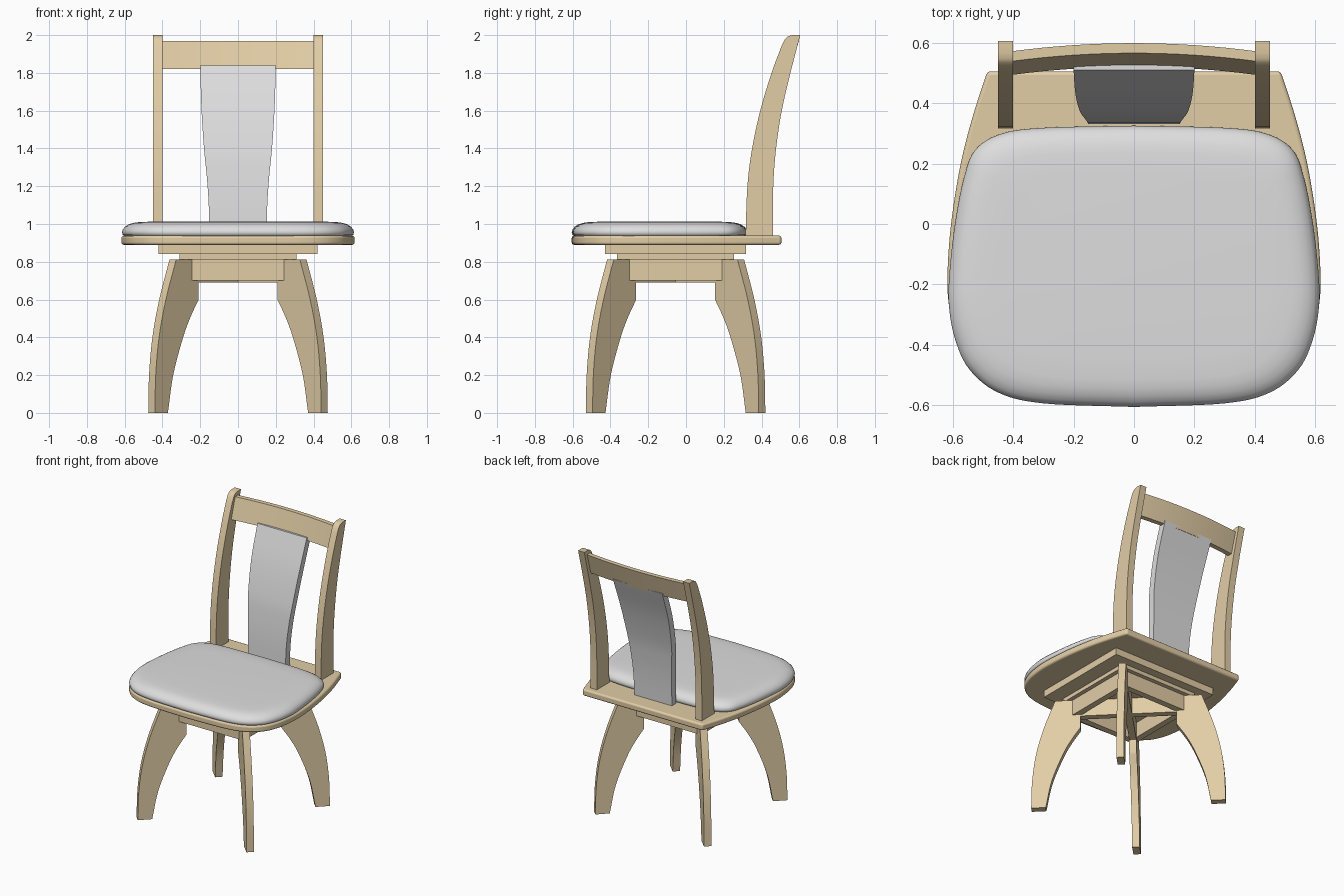
import bpy, bmesh, math
from mathutils import Vector

if "Cube" in bpy.data.objects:
    bpy.data.objects.remove(bpy.data.objects["Cube"])


def material(name, col):
    m = bpy.data.materials.new(name)
    m.diffuse_color = (*col, 1)
    m.use_nodes = True
    m.node_tree.nodes["Principled BSDF"].inputs["Base Color"].default_value = m.diffuse_color
    return m


WOOD = material("pale wood", (0.76, 0.61, 0.38))
FABRIC = material("light grey fabric", (0.73, 0.73, 0.73))
CY = -0.055  # centre of the leg base in y


def spline(pts, n=6):
    """Smooth open curve through 2D points."""
    p = [Vector(q) for q in pts]
    p = [2 * p[0] - p[1]] + p + [2 * p[-1] - p[-2]]
    out = []
    for i in range(1, len(p) - 2):
        a, b, c, d = p[i - 1:i + 3]
        for k in range(n):
            t = k / n
            out.append(0.5 * (2 * b + (c - a) * t + (2 * a - 5 * b + 4 * c - d) * t * t
                              + (3 * b - a - 3 * c + d) * t ** 3))
    return out + [p[-2]]


def loft(name, rings, mat, bevel=0, angle=35):
    """Skin a list of equal rings and cap both ends."""
    bm = bmesh.new()
    vs = [[bm.verts.new(c) for c in r] for r in rings]
    n = len(vs[0])
    for a, b in zip(vs, vs[1:]):
        for i in range(n):
            j = (i + 1) % n
            bm.faces.new((a[i], a[j], b[j], b[i]))
    bm.faces.new(vs[0])
    bm.faces.new(vs[-1])
    bmesh.ops.recalc_face_normals(bm, faces=bm.faces)
    me = bpy.data.meshes.new(name)
    bm.to_mesh(me)
    bm.free()
    ob = bpy.data.objects.new(name, me)
    bpy.context.collection.objects.link(ob)
    me.materials.append(mat)
    bpy.ops.object.select_all(action='DESELECT')
    ob.select_set(True)
    bpy.context.view_layer.objects.active = ob
    bpy.ops.object.shade_smooth_by_angle(angle=math.radians(angle))
    if bevel:
        b = ob.modifiers.new("bevel", 'BEVEL')
        b.width, b.segments, b.limit_method = bevel, 3, 'ANGLE'
        b.angle_limit = math.radians(40)
    return ob


def box(name, x0, x1, y0, y1, z0, z1):
    return loft(name, [[(x0, y0, z), (x1, y0, z), (x1, y1, z), (x0, y1, z)] for z in (z0, z1)], WOOD)


def mirrored(half):
    """Closed outline from a right half."""
    pts = [(p.x, p.y) for p in half]
    return pts + [(-x, y) for x, y in reversed(pts) if x > 1e-4]


# seat board, with square back corners and a rounded front
front = [(.612, -.27), (.592, -.38), (.545, -.48), (.45, -.557), (.3, -.593), (0, -.605)]
outline = mirrored(spline([(.485, .505), (.535, .35), (.575, .19), (.605, 0), (.617, -.17)] + front))
loft("seat_board", [[(x, y, z) for x, y in outline] for z in (.89, .938)], WOOD, bevel=.012)

# padded cushion, rounded at the rim
pad = mirrored(spline([(0, .325), (.3, .318), (.44, .298), (.525, .245), (.563, .15),
                       (.592, 0), (.61, -.16)] + front))[:-1]
rim = [(.02, .932), (.003, .943), (0, .957), (.004, .972), (.016, .986), (.035, .998),
       (.06, 1.006), (.09, 1.010), (.16, 1.013)]
cx = -.14
loft("seat_cushion", [[(x * (1 - d / .61), cx + (y - cx) * (1 - d / .465), z) for x, y in pad]
                      for d, z in rim], FABRIC, angle=60)

# back posts
post = (spline([(.315, .93), (.325, 1.2), (.35, 1.4), (.393, 1.6), (.453, 1.8), (.505, 1.94)])
        + spline([(.522, 1.975), (.54, 1.993), (.565, 2.0)], 3)
        + spline([(.605, 2.0), (.553, 1.8), (.507, 1.6), (.477, 1.4), (.462, 1.2), (.46, .93)]))
for side, s in (("left", -1), ("right", 1)):
    loft(side + "_back_post", [[(s * x, p.x, p.y) for p in post] for x in (.4, .45)], WOOD)

# top rail, bowed backwards and leaning
rings = []
for i in range(17):
    x = -.405 + .81 * i / 16
    b = .027 * (1 - (x / .405) ** 2)
    rings.append([(x, .493 + b, 1.82), (x, .538 + b, 1.97), (x, .571 + b, 1.97), (x, .528 + b, 1.82)])
loft("top_rail", rings, WOOD)

# padded back splat, tapering downwards
ys = spline([(.33, .93), (.338, 1.1), (.352, 1.25), (.375, 1.4), (.432, 1.62), (.51, 1.84)])
ws = spline([(.152, .93), (.155, 1.1), (.165, 1.25), (.18, 1.4), (.194, 1.62), (.2, 1.84)])
loft("back_splat", [[(-w.x, p.x, p.y), (w.x, p.x, p.y), (w.x, p.x + .05, p.y), (-w.x, p.x + .05, p.y)]
                    for p, w in zip(ys, ws)], FABRIC)

# plates under the seat
box("seat_support_plate", -.42, .42, CY - .375, CY + .372, .84, .892)
box("swivel_plate", -.31, .31, CY - .31, CY + .31, .812, .842)

# apron frame
A, T = .28, .045
for name, s in (("front", -1), ("back", 1)):
    y0, y1 = sorted((CY + s * A, CY + s * (A - T)))
    box(name + "_apron", -A, A, y0, y1, .7, .815)
for name, s in (("left", -1), ("right", 1)):
    x0, x1 = sorted((s * A, s * (A - T)))
    box(name + "_apron", x0, x1, CY - A + T, CY + A - T, .7, .815)


# diagonal legs and the crossed beams between them
def diagonal(name, prof, ang, t=.05):
    c, s = math.cos(ang), math.sin(ang)
    return loft(name, [[(r * c - h * s, CY + r * s + h * c, z) for r, z in prof]
                       for h in (-t / 2, t / 2)], WOOD)


leg = (spline([(.647, 0), (.641, .2), (.616, .4), (.565, .6), (.488, .812)])
       + [Vector((.32, .812))]
       + spline([(.32, .6), (.385, .5), (.44, .39), (.51, .2), (.55, 0)]))
for i, name in enumerate(("back_right", "back_left", "front_left", "front_right")):
    diagonal(name + "_leg", leg, math.radians(45 + 90 * i))
for i in range(2):
    diagonal("cross_beam_%d" % (i + 1), [Vector(p) for p in
             ((-.33, .69), (.33, .69), (.33, .81), (-.33, .81))], math.radians(45 + 90 * i), .048)
